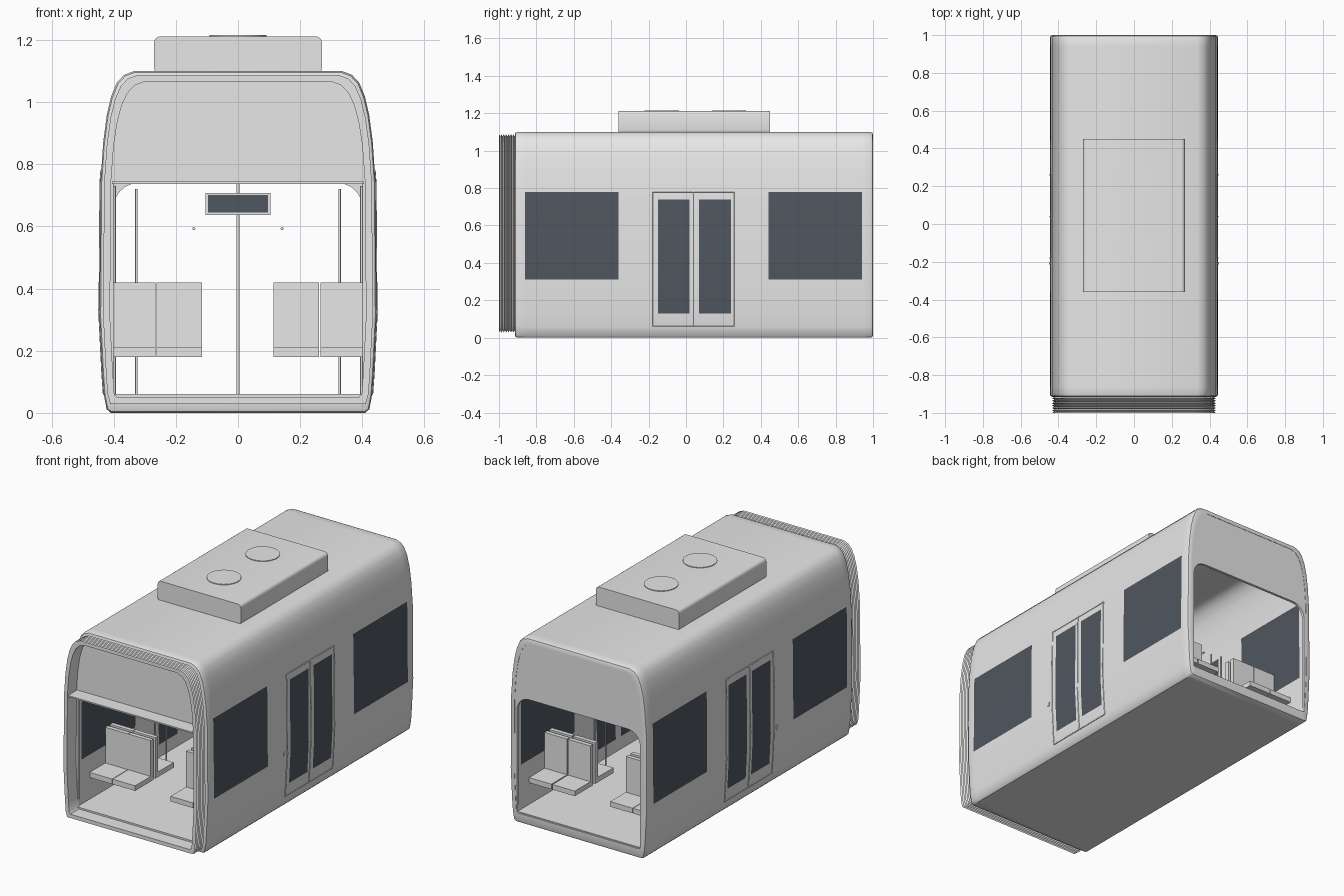
import bpy, bmesh, math

cube = bpy.data.objects.get("Cube")
if cube:
    bpy.data.objects.remove(cube, do_unlink=True)


def make_material(name, colour):
    material = bpy.data.materials.new(name)
    material.use_nodes = True
    material.diffuse_color = (*colour, 1)
    shader = material.node_tree.nodes["Principled BSDF"]
    shader.inputs["Base Color"].default_value = (*colour, 1)
    return material


GREY = make_material("light grey", (0.8, 0.8, 0.8))
GLASS = make_material("dark glass", (0.08, 0.095, 0.115))

# Half cross-section of the body, from the underside to the roof
HALF = [(.41, 0), (.423, .012), (.432, .06), (.437, .13), (.446, .31), (.443, .74),
        (.44, .78), (.434, .87), (.422, .96), (.408, 1.02), (.39, 1.063),
        (.367, 1.088), (.335, 1.10)]
FLOOR = 0.06
MIDDLE = 0.04   # the windows, doors and seats are centred here


def section(inset, bottom):
    """Closed cross-section moved inwards, with its underside lifted."""
    half = []
    for x, z in HALF:
        z -= inset * min(1, max(0, (z - .8) / .25))
        half.append((x - inset, max(z, bottom + .05 * z)))
    return half + [(-x, z) for x, z in reversed(half)]


def finish(name, bm, material=GREY, smooth=False):
    bmesh.ops.recalc_face_normals(bm, faces=bm.faces)
    mesh = bpy.data.meshes.new(name)
    bm.to_mesh(mesh)
    bm.free()
    mesh.materials.append(material)
    obj = bpy.data.objects.new(name, mesh)
    bpy.context.scene.collection.objects.link(obj)
    if smooth:
        bpy.ops.object.select_all(action='DESELECT')
        obj.select_set(True)
        bpy.context.view_layer.objects.active = obj
        bpy.ops.object.shade_smooth_by_angle(angle=math.radians(40))
    return obj


def tube(name, stations):
    """Hollow body swept through (y, inset, bottom) stations and closed up."""
    bm = bmesh.new()
    rings = [[bm.verts.new((x, y, z)) for x, z in section(inset, bottom)]
             for y, inset, bottom in stations]
    for a, b in zip(rings, rings[1:] + rings[:1]):
        for i in range(len(a)):
            j = (i + 1) % len(a)
            bm.faces.new((a[i], a[j], b[j], b[i]))
    return finish(name, bm, smooth=True)


def box(name, low, high, material=GREY, bevel=0, axis=None):
    bm = bmesh.new()
    bmesh.ops.create_cube(bm, size=1)
    for v in bm.verts:
        v.co = [a + (c + .5) * (b - a) for a, b, c in zip(low, high, v.co)]
    if bevel:
        edges = [e for e in bm.edges
                 if abs((e.verts[0].co - e.verts[1].co).normalized()[axis]) > .9]
        bmesh.ops.bevel(bm, geom=edges, offset=bevel, segments=4, profile=.5,
                        affect='EDGES')
    return finish(name, bm, material, smooth=bool(bevel))


def rod(name, points, radius):
    curve = bpy.data.curves.new(name, 'CURVE')
    curve.dimensions = '3D'
    curve.bevel_depth = radius
    curve.bevel_resolution = 2
    curve.use_fill_caps = True
    spline = curve.splines.new('POLY')
    spline.points.add(len(points) - 1)
    for p, co in zip(spline.points, points):
        p.co = (*co, 1)
    curve.materials.append(GREY)
    obj = bpy.data.objects.new(name, curve)
    bpy.context.scene.collection.objects.link(obj)


def end_panel(name, y, thickness, radius):
    """Bulkhead filling the section around a doorway with rounded top corners."""
    outline = [p for p in section(.028, FLOOR - .004) if p[1] >= FLOOR]
    arch = [(.4, FLOOR)]
    for k in range(9):
        a = math.pi / 2 * k / 8
        arch.append((.4 - radius + radius * math.cos(a), .74 - radius + radius * math.sin(a)))
    arch += [(-x, z) for x, z in reversed(arch)]
    bm = bmesh.new()
    face = bm.faces.new([bm.verts.new((x, y, z)) for x, z in outline + arch[::-1]])
    extruded = bmesh.ops.extrude_face_region(bm, geom=[face])["geom"]
    for v in extruded:
        if isinstance(v, bmesh.types.BMVert):
            v.co.y += thickness
    finish(name, bm)


# Body shell with window and door glass picked out on its own faces
windows = [(-.86, -.36), (.44, .94)]
panes = [(-.15, .02), (.07, .24)]
cuts = sorted(y for span in windows + panes for y in span)
outer = [(-.915, .014, .014), (-.911, .004, .004), (-.9, 0, 0)]
outer += [(y, 0, 0) for y in cuts]
outer += [(.985, 0, 0), (.996, .004, .004), (1, .014, .014)]
inner = [(y, .03, FLOOR - .004) for y in [1] + cuts[::-1] + [-.915]]
shell = tube("body_shell", outer + inner)
shell.data.materials.append(GLASS)
for face in shell.data.polygons:
    x, y, z = face.center
    in_window = .31 < z < .78 and any(a < y < b for a, b in windows)
    in_pane = .13 < z < .74 and any(a < y < b for a, b in panes)
    if abs(x) > .38 and (in_window or in_pane):
        face.material_index = 1

# Pleated connector at the front
PLEATS = 7
step = .09 / (2 * PLEATS)
folds = [(-1 + i * step, .024 if i % 2 else .012, .04 if i % 2 else .028)
         for i in range(2 * PLEATS + 1)]
tube("front_bellows", folds + [(-.91, .034, .05), (-1, .034, .05)])
end_panel("front_bulkhead", -.915, .015, .004)
box("front_ledge", (-.405, -1, .736), (.405, -.91, .744))
end_panel("rear_bulkhead", .983, .015, .08)
box("floor", (-.4, -.92, .05), (.4, .99, FLOOR))

# Roof unit with two fan covers
box("roof_unit", (-.27, -.36, 1.09), (.27, .45, 1.212), bevel=.02, axis=1)
for y in (-.13, .23):
    bm = bmesh.new()
    bmesh.ops.create_cone(bm, cap_ends=True, segments=32, radius1=.092, radius2=.092, depth=.006)
    bmesh.ops.translate(bm, verts=bm.verts, vec=(0, y, 1.213))
    finish("fan_cover", bm)

# Door frames, buttons, inner posts and handrails, on both sides
for side, label in ((1, "left"), (-1, "right")):
    wall = [(x, z) for x, z in HALF if FLOOR <= z <= .78]
    for y in (-.18, MIDDLE, .26):
        rod(label + "_door_seam", [(side * x, y, z) for x, z in wall], .003)
    for x, z in (wall[0], wall[-1]):
        rod(label + "_door_rail", [(side * x, -.18, z), (side * x, .26, z)], .003)
    x1, x2 = sorted((side * .44, side * .45))
    box(label + "_door_button", (x1, -.215, .315), (x2, -.2, .335))
    for y in (-.2, .28):
        rod(label + "_hand_pole", [(side * .327, y, FLOOR), (side * .327, y, .72)], .004)
        rod(label + "_door_post", [(side * .397, y, FLOOR), (side * .397, y, .73)], .004)
    rod(label + "_ceiling_rail", [(side * .142, -.36, .593), (side * .142, .44, .593)], .005)

# Centre pole with the hanging display
rod("centre_pole", [(0, MIDDLE, FLOOR), (0, MIDDLE, 1.07)], .005)
box("display_case", (-.105, .02, .637), (.105, .06, .708))
for name, y in (("front_screen", .017), ("rear_screen", .06)):
    box(name, (-.097, y, .645), (.097, y + .003, .702), GLASS)

# Seats: back-to-back pairs on each side, beside the windows
for centre in (MIDDLE - .65, MIDDLE + .65):
    for facing in (-1, 1):
        for left in (-.411, -.262, .114, .266):
            right = left + .146
            y1, y2 = sorted((centre + facing * .01, centre + facing * .035))
            box("seat_back", (left, y1, .18), (right, y2, .42))
            y1, y2 = sorted((centre + facing * .035, centre + facing * .18))
            box("seat_pan", (left, y1, .18), (right, y2, .21))
